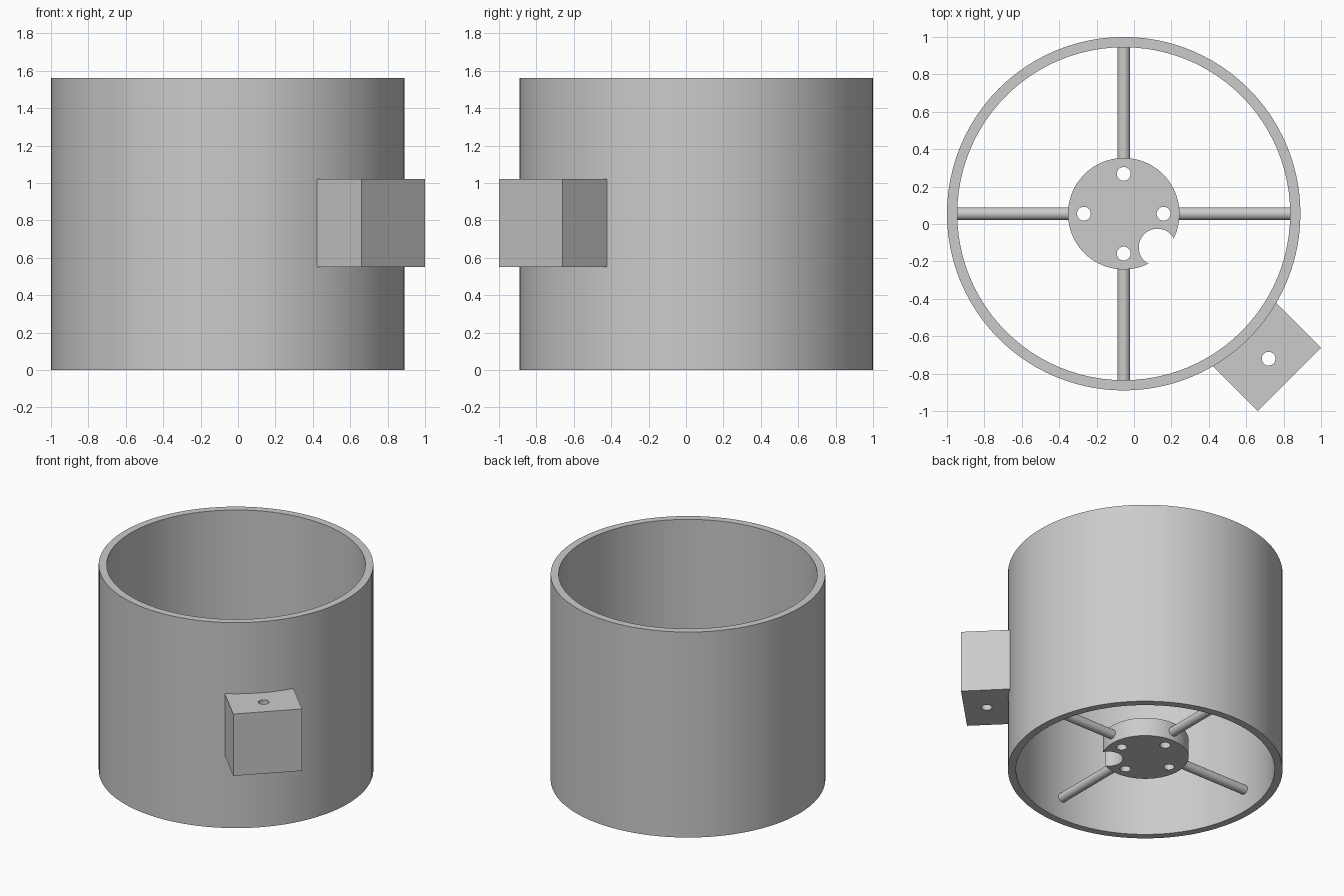
import bpy
import math
from mathutils import Vector

default = bpy.data.objects.get("Cube")
if default:
    bpy.data.objects.remove(default, do_unlink=True)

AXIS = Vector((-0.055, 0.055, 0))
HEIGHT = 1.56
OUTER, INNER = 0.945, 0.89
HUB_Z, HUB_DEPTH = 0.17, 0.14

grey = bpy.data.materials.new("light grey")
grey.use_nodes = True
colour = (0.6, 0.6, 0.6, 1)
grey.diffuse_color = colour
grey.node_tree.nodes["Principled BSDF"].inputs["Base Color"].default_value = colour


def polar(distance, degrees, z):
    a = math.radians(degrees)
    return AXIS + Vector((distance * math.cos(a), distance * math.sin(a), z))


def cylinder(name, radius, depth, location, rotation=(0, 0, 0), sides=96):
    bpy.ops.mesh.primitive_cylinder_add(vertices=sides, radius=radius, depth=depth,
                                        location=location, rotation=rotation)
    obj = bpy.context.object
    obj.name = name
    obj.data.materials.append(grey)
    return obj


def select(obj):
    bpy.ops.object.select_all(action="DESELECT")
    obj.select_set(True)
    bpy.context.view_layer.objects.active = obj


def cut(obj, cutter):
    """Subtract the cutter, then discard it."""
    select(obj)
    mod = obj.modifiers.new("cut", "BOOLEAN")
    mod.operation = "DIFFERENCE"
    mod.solver = "EXACT"
    mod.object = cutter
    bpy.ops.object.modifier_apply(modifier=mod.name)
    bpy.data.objects.remove(cutter, do_unlink=True)


def smooth(obj):
    select(obj)
    bpy.ops.object.shade_smooth_by_angle(angle=math.radians(30))


# Open tube
tube = cylinder("outer_tube", OUTER, HEIGHT, polar(0, 0, HEIGHT / 2))
cut(tube, cylinder("bore", INNER, HEIGHT + 0.2, polar(0, 0, HEIGHT / 2)))
smooth(tube)

# Hub disc with four screw holes and a round notch in its rim
hub = cylinder("hub", 0.298, HUB_DEPTH, polar(0, 0, HUB_Z))
for angle in range(0, 360, 90):
    cut(hub, cylinder("screw_hole", 0.037, 0.5, polar(0.213, angle, HUB_Z), sides=32))
cut(hub, cylinder("notch", 0.1, 0.5, polar(0.255, -45, HUB_Z), sides=48))
smooth(hub)

# Round spokes from hub to tube wall
start, end = 0.28, 0.9
for i in range(4):
    angle = 90 * i
    spoke = cylinder(f"spoke_{i + 1}", 0.034, end - start,
                     polar((start + end) / 2, angle, HUB_Z),
                     (0, math.pi / 2, math.radians(angle)), 32)
    smooth(spoke)

# Mounting block on the front left of the tube, with a vertical hole
near, far, low, high = 0.905, 1.252, 0.55, 1.02
bpy.ops.mesh.primitive_cube_add(size=1, location=polar((near + far) / 2, -45, (low + high) / 2),
                                rotation=(0, 0, math.radians(-45)))
block = bpy.context.object
block.name = "mounting_block"
block.scale = (far - near, 0.48, high - low)
bpy.ops.object.transform_apply(location=False, rotation=False, scale=True)
block.data.materials.append(grey)
cut(block, cylinder("block_hole", 0.037, 1, polar(1.096, -45, (low + high) / 2), sides=32))
smooth(block)
